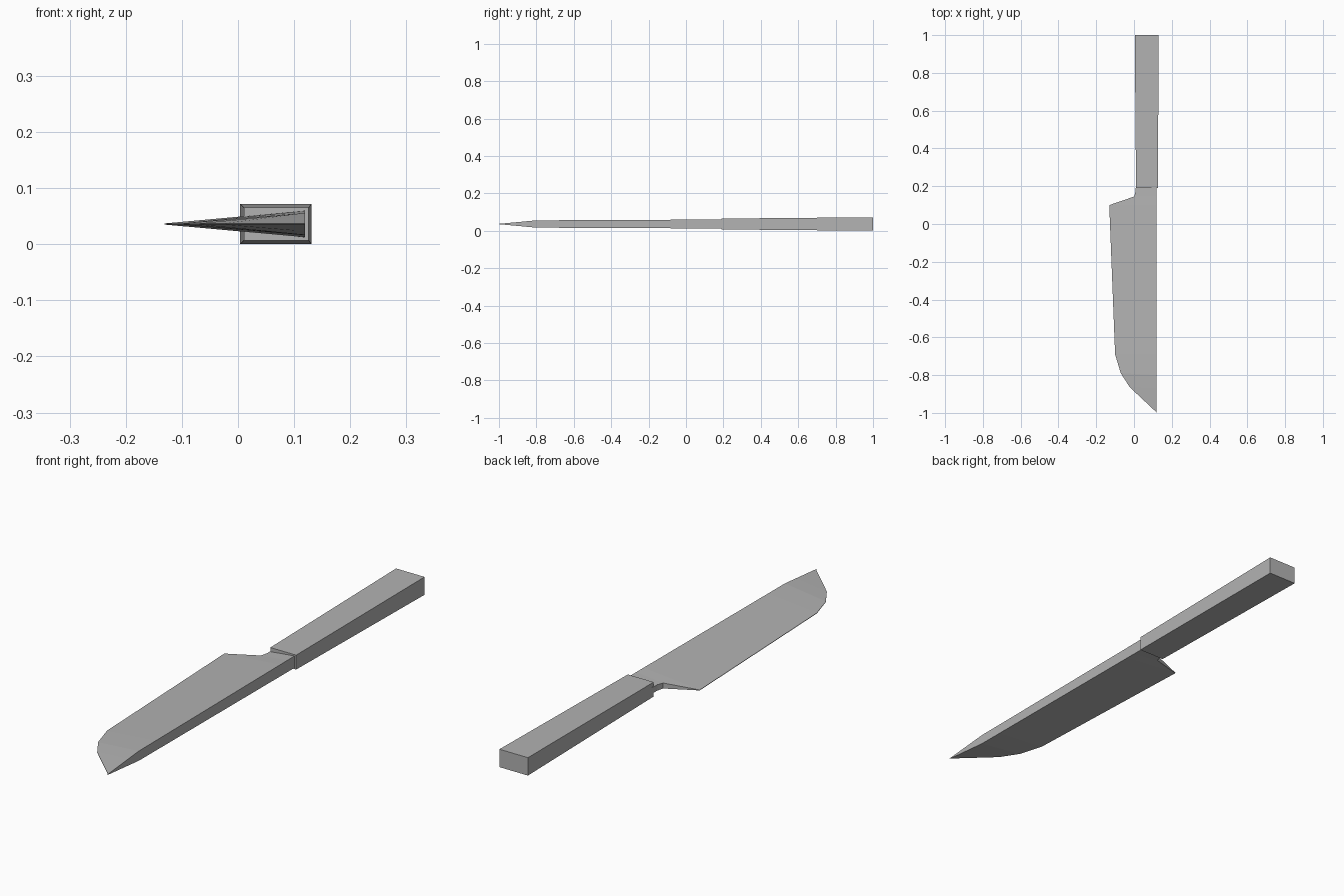
import bpy
import bmesh

cube = bpy.data.objects.get("Cube")
if cube:
    bpy.data.objects.remove(cube)

MID = 0.036  # height of the symmetry plane

steel = bpy.data.materials.new("plain grey")
steel.use_nodes = True
grey = (0.45, 0.45, 0.45, 1)
steel.diffuse_color = grey
steel.node_tree.nodes["Principled BSDF"].inputs["Base Color"].default_value = grey


def loft(name, sections):
    """Join four-cornered sections; each is two (x, y, half thickness) ends."""
    bm = bmesh.new()
    rings = []
    for (xa, ya, ha), (xb, yb, hb) in sections:
        corners = [(xa, ya, MID - ha), (xb, yb, MID - hb),
                   (xb, yb, MID + hb), (xa, ya, MID + ha)]
        rings.append([bm.verts.new(c) for c in corners])
    for r, s in zip(rings, rings[1:]):
        for i in range(4):
            j = (i + 1) % 4
            bm.faces.new((r[i], r[j], s[j], s[i]))
    bm.faces.new(rings[0])
    bm.faces.new(rings[-1])
    bmesh.ops.remove_doubles(bm, verts=bm.verts, dist=0.0001)
    bmesh.ops.recalc_face_normals(bm, faces=bm.faces)
    mesh = bpy.data.meshes.new(name)
    bm.to_mesh(mesh)
    bm.free()
    mesh.materials.append(steel)
    obj = bpy.data.objects.new(name, mesh)
    bpy.context.collection.objects.link(obj)


def spine_half(y):
    """Spine half thickness: slow taper, then a quick one to the tip."""
    if y > -0.8:
        return 0.0195 + 0.0045 * (y + 0.8)
    return 0.001 + 0.0185 * (y + 1) / 0.2


# Handle, slightly flared towards the butt
loft("handle", [((0.011, 0.19, 0.029), (0.126, 0.19, 0.029)),
                ((0.004, 1.0, 0.036), (0.131, 1.0, 0.036))])

# Blade: cutting edge outline from the neck to the tip, paired with the spine
edge = [(0.011, 0.22, 0.012), (0.008, 0.17, 0.012), (0.0, 0.145, 0.011),
        (-0.131, 0.1, 0.001), (-0.1, -0.69, 0.001), (-0.07, -0.79, 0.001),
        (-0.025, -0.86, 0.001), (0.0, -0.885, 0.001), (0.117, -0.995, 0.001)]
spine_y = [0.22, 0.17, 0.145, 0.1, -0.69, -0.8, -0.87, -0.9, -1.0]
loft("blade", [(e, (0.119, y, spine_half(y))) for e, y in zip(edge, spine_y)])
